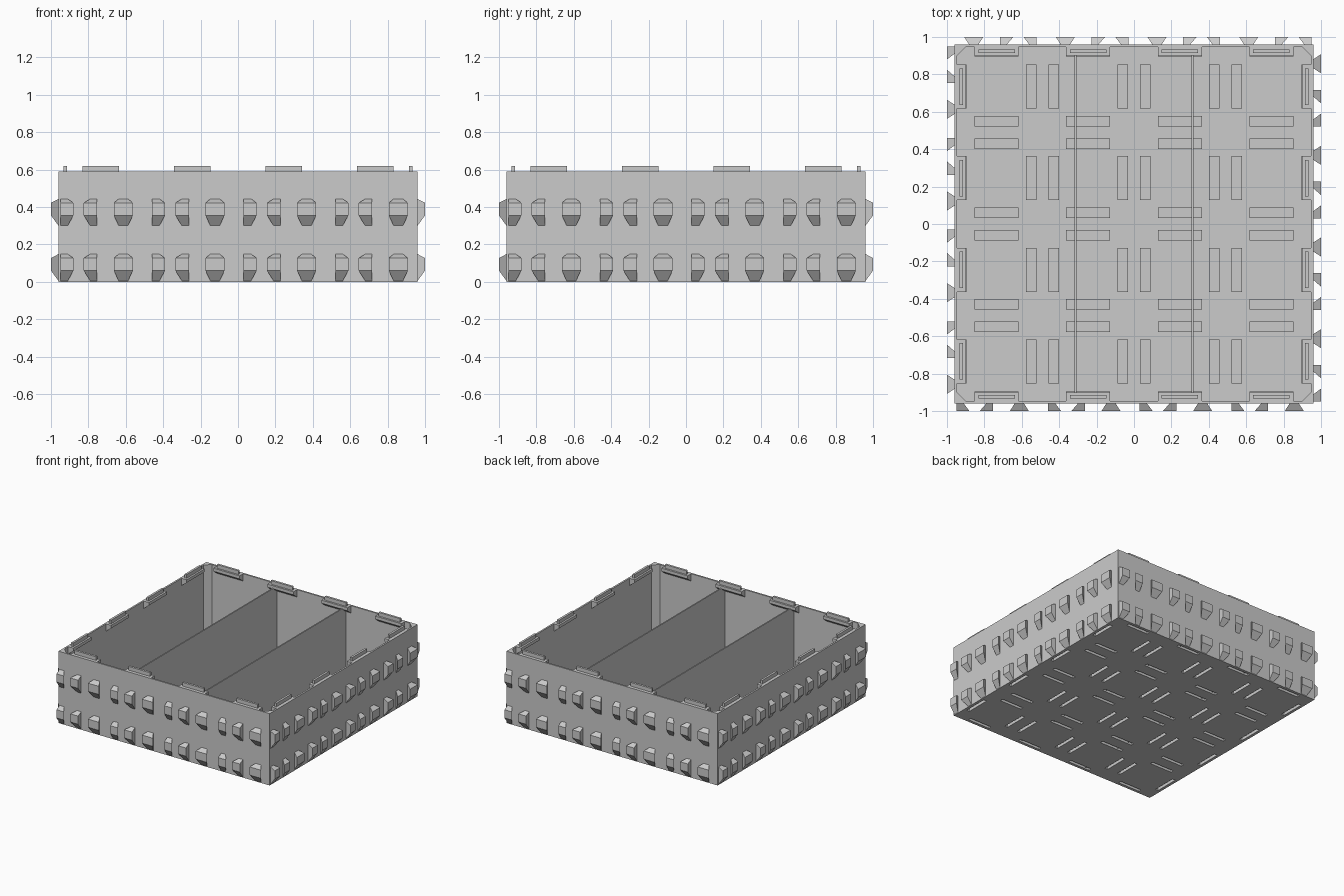
import bpy, math
from mathutils import Matrix

cube = bpy.data.objects.get("Cube")
if cube:
    bpy.data.objects.remove(cube, do_unlink=True)

PITCH = 0.49          # grid shared by tabs, slots and knobs
CELLS = [(i - 1.5) * PITCH for i in range(4)]
OUTER, INNER, HEIGHT, FLOOR = 0.96, 0.946, 0.59, 0.013
EDGE = 0.924          # centre line of tabs and edge slots

grey = bpy.data.materials.new("light_grey")
grey.use_nodes = True
grey.diffuse_color = (0.6, 0.6, 0.6, 1)
grey.node_tree.nodes["Principled BSDF"].inputs["Base Color"].default_value = (0.6, 0.6, 0.6, 1)


class Part:
    """Collects simple solids and turns them into one named object."""

    def __init__(self):
        self.verts, self.faces = [], []

    def loft(self, lower, upper):
        n, base = len(lower), len(self.verts)
        self.verts += lower + upper
        self.faces.append([base + i for i in reversed(range(n))])
        self.faces.append([base + n + i for i in range(n)])
        for i in range(n):
            j = (i + 1) % n
            self.faces.append([base + i, base + j, base + n + j, base + n + i])

    def box(self, x, y, z0, z1, width, depth):
        ring = [(x + sx * width / 2, y + sy * depth / 2)
                for sx, sy in ((-1, -1), (1, -1), (1, 1), (-1, 1))]
        self.loft([(a, b, z0) for a, b in ring], [(a, b, z1) for a, b in ring])

    def build(self, name, turn=0):
        mesh = bpy.data.meshes.new(name)
        mesh.from_pydata(self.verts, [], self.faces)
        mesh.transform(Matrix.Rotation(turn * math.pi / 2, 4, "Z"))
        mesh.materials.append(grey)
        obj = bpy.data.objects.new(name, mesh)
        bpy.context.collection.objects.link(obj)
        return obj


def cut(obj, cutters):
    for cutter in cutters:
        mod = obj.modifiers.new("cut", "BOOLEAN")
        mod.operation, mod.solver, mod.object = "DIFFERENCE", "EXACT", cutter
    graph = bpy.context.evaluated_depsgraph_get()
    mesh = bpy.data.meshes.new_from_object(obj.evaluated_get(graph))
    obj.modifiers.clear()
    obj.data = mesh


# Slot cutters in the base and the raised covers over them
slots, covers = Part(), Part()


def slot(x, y, along_x):
    long, thin = (0.2, 0.026), (0.235, 0.056)
    size, cover = (long, thin) if along_x else (long[::-1], thin[::-1])
    slots.box(x, y, -0.02, 0.036, *size)
    covers.box(x, y, FLOOR, 0.05, *cover)


lines = [k * PITCH + s * 0.06 for k in (-1, 0, 1) for s in (-1, 1)] + [-EDGE, EDGE]
for c in CELLS:
    for line in lines:
        slot(c, line, True)
        slot(line, c, False)

# Cavity cutter with chamfered corners
cavity = Part()
a, b = INNER, INNER - 0.045
ring = [(b, -a), (a, -b), (a, b), (b, a), (-b, a), (-a, b), (-a, -b), (-b, -a)]
cavity.loft([(x, y, FLOOR) for x, y in ring], [(x, y, 1) for x, y in ring])

# Tray body
body = Part()
body.box(0, 0, 0, HEIGHT, 2 * OUTER, 2 * OUTER)
tray = body.build("tray_body")
slot_cutter = slots.build("slot_cutter")
cavity_cutter = cavity.build("cavity_cutter")
slot_cover = covers.build("slot_covers")
cut(tray, [cavity_cutter, slot_cutter])
cut(slot_cover, [slot_cutter])
for helper in (slot_cutter, cavity_cutter):
    bpy.data.objects.remove(helper, do_unlink=True)

# Dividers
for side, x in (("right", -0.313), ("left", 0.313)):
    divider = Part()
    divider.box(x, 0, FLOOR, 0.57, 0.01, 2 * INNER)
    divider.build(side + "_divider")

# Each side: rim brackets, stacking tabs and interlocking knobs
for turn, side in enumerate(("front", "left", "back", "right")):
    brackets, tabs, knobs = Part(), Part(), Part()
    for c in CELLS:
        # Bracket with a sloped underside, tab standing on it
        profile = [(-INNER, 0.53), (-0.9, 0.565), (-0.9, HEIGHT), (-INNER, HEIGHT)]
        brackets.loft([(c + 0.118, y, z) for y, z in profile],
                      [(c - 0.118, y, z) for y, z in profile])
        tabs.box(c, -EDGE, HEIGHT - 0.005, 0.62, 0.195, 0.018)

        # Knobs flare outward: one sided, mirrored, and two sided
        spans = [(-0.215, -0.175, -0.215, -0.145),
                 (-0.055, -0.018, -0.09, -0.018),
                 (0.097, 0.147, 0.071, 0.173)]
        for z in (0.005, 0.3):
            for w0, w1, o0, o1 in spans:
                wall = [(w0, 0), (w1, 0), (w1, 0.143), (w0, 0.143)]
                tip = [(o0, 0.055), (o1, 0.055), (o1, 0.122), (o0, 0.122)]
                knobs.loft([(c + x, -OUTER, z + h) for x, h in wall],
                           [(c + x, -1, z + h) for x, h in tip])
    brackets.build(side + "_brackets", turn)
    tabs.build(side + "_tabs", turn)
    knobs.build(side + "_knobs", turn)
